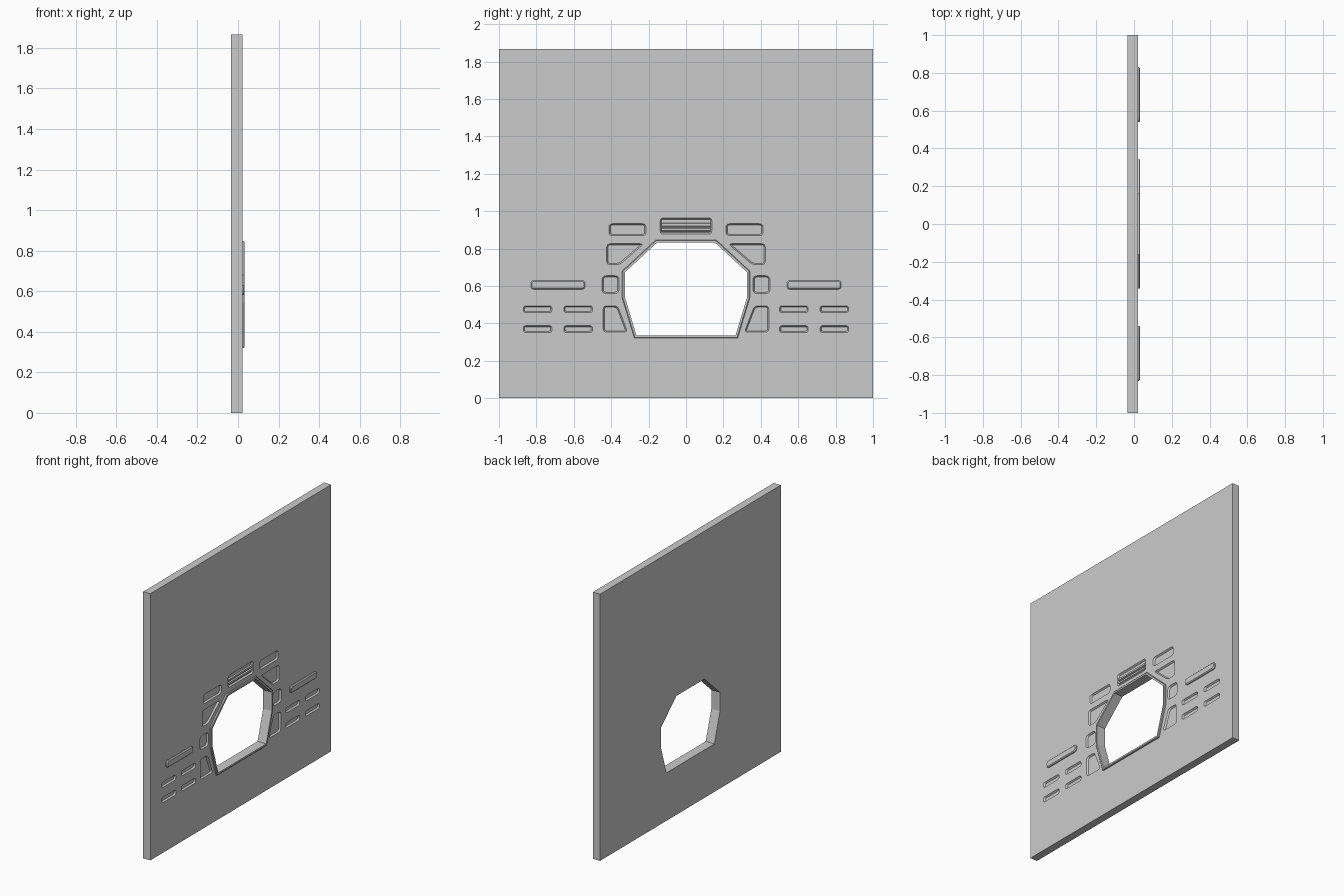
import bpy, bmesh, math
from mathutils import Vector

if "Cube" in bpy.data.objects:
    bpy.data.objects.remove(bpy.data.objects["Cube"])

BACK, FACE, FRONT = -0.034, 0.021, 0.033


def offset(pts, d):
    """Move a counter-clockwise outline inwards by d with mitred corners."""
    out = []
    for i, p in enumerate(pts):
        p = Vector(p)
        a = (p - Vector(pts[i - 1])).normalized()
        b = (Vector(pts[(i + 1) % len(pts)]) - p).normalized()
        na, nb = Vector((-a.y, a.x)), Vector((-b.y, b.x))
        out.append(p + (na + nb) * d / (1 + na.dot(nb)))
    return out


def rounded(pts, r, n=4):
    """Round the corners of an outline."""
    out = []
    for i, p in enumerate(pts):
        p = Vector(p)
        a = p + (Vector(pts[i - 1]) - p).normalized() * r
        b = p + (Vector(pts[(i + 1) % len(pts)]) - p).normalized() * r
        for k in range(n + 1):
            t = k / n
            out.append(a * (1 - t) ** 2 + p * 2 * t * (1 - t) + b * t * t)
    return out


def rect(y0, y1, z0, z1):
    return [(y0, z0), (y1, z0), (y1, z1), (y0, z1)]


def flip(pts):
    return [(-p[0], p[1]) for p in reversed(pts)]


def loft(bm, layers, ring=False):
    """Join (outline, x) layers; cap the ends or close them into a ring."""
    loops = [[bm.verts.new((x, p[0], p[1])) for p in pts] for pts, x in layers]
    pairs = list(zip(loops, loops[1:])) + ([(loops[-1], loops[0])] if ring else [])
    n = len(loops[0])
    for a, b in pairs:
        for i in range(n):
            j = (i + 1) % n
            bm.faces.new((a[i], a[j], b[j], b[i]))
    if not ring:
        bm.faces.new(loops[0])
        bm.faces.new(loops[-1])


def finish(name, bm):
    bmesh.ops.recalc_face_normals(bm, faces=bm.faces[:])
    me = bpy.data.meshes.new(name)
    bm.to_mesh(me)
    bm.free()
    ob = bpy.data.objects.new(name, me)
    bpy.context.collection.objects.link(ob)
    return ob


# Wall slab
bm = bmesh.new()
loft(bm, [(rect(-1, 1, 0, 1.867), BACK), (rect(-1, 1, 0, 1.867), FACE)])
wall = finish("wall", bm)

# Window opening outlines
half = [(0.265, 0.336), (0.327, 0.541), (0.327, 0.673), (0.155, 0.832)]
inner = half + flip(half)
outer = offset(inner, -0.015)

# Recesses on one side: outline and corner radius
recesses = [
    (rect(0.214, 0.412, 0.869, 0.933), 0.02),
    ([(0.355, 0.714), (0.424, 0.714), (0.424, 0.826), (0.225, 0.826)], 0.02),
    (rect(0.358, 0.449, 0.559, 0.655), 0.024),
    ([(0.312, 0.353), (0.443, 0.353), (0.443, 0.494), (0.366, 0.494)], 0.02),
]
for y in (0.5, 0.717):
    for z in (0.351, 0.457):
        recesses.append((rect(y, y + 0.153, z, z + 0.037), 0.015))
vent = (rect(-0.138, 0.138, 0.878, 0.963), 0.015)

# Cutter with opening and tapered recesses
bm = bmesh.new()
loft(bm, [(inner, BACK - 0.05), (inner, FACE + 0.05)])
shapes = [(f(p), r) for p, r in recesses for f in (list, flip)] + [vent]
for pts, r in shapes:
    o = rounded(pts, r)
    loft(bm, [(offset(o, 0.007), FACE - 0.011), (o, FACE), (o, FACE + 0.03)])
cutter = finish("wall_cutter", bm)
cutter.hide_render = True

mod = wall.modifiers.new("cut", 'BOOLEAN')
mod.object = cutter
mod.operation = 'DIFFERENCE'
mod.solver = 'EXACT'
bpy.context.view_layer.objects.active = wall
bpy.ops.object.modifier_apply(modifier=mod.name)
bpy.data.objects.remove(cutter)

# Raised window frame
bm = bmesh.new()
loft(bm, [(outer, FACE - 0.002), (outer, FRONT - 0.003), (offset(outer, 0.004), FRONT),
          (inner, FRONT), (inner, FACE - 0.002)], ring=True)
finish("window_frame", bm)

# Raised side bars
for name, f in (("right_bar", list), ("left_bar", flip)):
    o = rounded(f(rect(0.54, 0.83, 0.582, 0.63)), 0.018)
    bm = bmesh.new()
    loft(bm, [(o, FACE - 0.002), (o, FRONT - 0.006), (offset(o, 0.006), FRONT)])
    finish(name, bm)

# Slats inside the vent above the window
for i, z in enumerate((0.892, 0.917)):
    bm = bmesh.new()
    o = rect(-0.132, 0.132, z, z + 0.02)
    loft(bm, [(o, FACE - 0.012), (rect(-0.132, 0.132, z + 0.004, z + 0.016), FACE - 0.002)])
    finish("vent_slat_%d" % (i + 1), bm)
